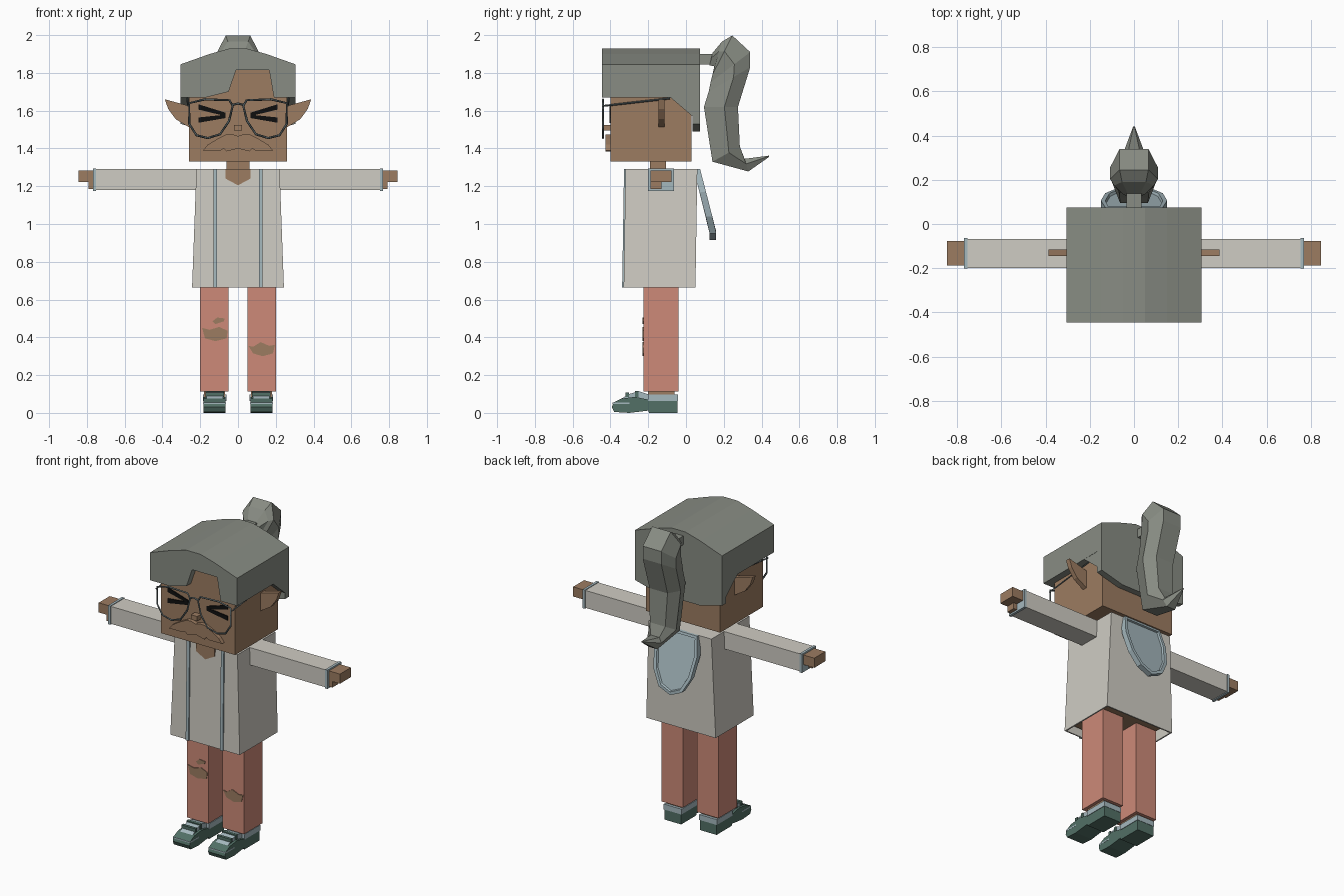
import bpy, bmesh
from mathutils import Vector

cube = bpy.data.objects.get("Cube")
if cube:
    bpy.data.objects.remove(cube, do_unlink=True)


def material(name, *rgb):
    m = bpy.data.materials.new(name)
    col = [((c / 255 + 0.055) / 1.055) ** 2.4 for c in rgb] + [1]
    m.use_nodes = True
    m.diffuse_color = col
    m.node_tree.nodes["Principled BSDF"].inputs["Base Color"].default_value = col
    return m


HAIR = material("grey hair", 136, 140, 131)
SKIN = material("brown skin", 156, 124, 97)
COAT = material("off white cloth", 207, 204, 195)
PANTS = material("salmon cloth", 205, 138, 120)
SHOE = material("dark green", 82, 112, 102)
BLUE = material("pale blue trim", 165, 184, 190)
FRAME = material("slate frame", 85, 95, 97)
BLACK = material("black", 15, 15, 15)


def finish(name, bm, mat):
    bmesh.ops.recalc_face_normals(bm, faces=bm.faces)
    me = bpy.data.meshes.new(name)
    bm.to_mesh(me)
    bm.free()
    me.materials.append(mat)
    ob = bpy.data.objects.new(name, me)
    bpy.context.collection.objects.link(ob)
    return ob


def plate(name, pts, d0, d1, mat, axis="y", sx=1):
    """Extrude a flat outline along y (points x,z) or x (points y,z)."""
    bm = bmesh.new()
    if axis == "y":
        vs = [bm.verts.new((sx * a, d0, b)) for a, b in pts]
        move = (0, d1 - d0, 0)
    else:
        vs = [bm.verts.new((sx * d0, a, b)) for a, b in pts]
        move = (sx * (d1 - d0), 0, 0)
    face = bm.faces.new(vs)
    ext = bmesh.ops.extrude_face_region(bm, geom=[face], use_keep_orig=True)
    bmesh.ops.translate(bm, vec=move,
                        verts=[g for g in ext["geom"] if isinstance(g, bmesh.types.BMVert)])
    return finish(name, bm, mat)


def box(name, x, y, z, mat, sx=1):
    return plate(name, [(x[0], z[0]), (x[1], z[0]), (x[1], z[1]), (x[0], z[1])],
                 y[0], y[1], mat, "y", sx)


def loft(name, rings, mat, bottom=True):
    bm = bmesh.new()
    loops = [[bm.verts.new(p) for p in r] for r in rings]
    n = len(loops[0])
    for a, b in zip(loops, loops[1:]):
        for i in range(n):
            bm.faces.new((a[i], a[(i + 1) % n], b[(i + 1) % n], b[i]))
    bm.faces.new(loops[-1])
    if bottom:
        bm.faces.new(loops[0])
    return finish(name, bm, mat)


def wire(name, pts, r, mat, closed=False):
    cu = bpy.data.curves.new(name, "CURVE")
    cu.dimensions = "3D"
    cu.bevel_depth, cu.bevel_resolution, cu.use_fill_caps = r, 0, True
    sp = cu.splines.new("POLY")
    sp.points.add(len(pts) - 1)
    for p, c in zip(sp.points, pts):
        p.co = (*c, 1)
    sp.use_cyclic_u = closed
    cu.materials.append(mat)
    ob = bpy.data.objects.new(name, cu)
    bpy.context.collection.objects.link(ob)


def rect(x, y0, y1, z):
    return [(-x, y0, z), (x, y0, z), (x, y1, z), (-x, y1, z)]


# Head, neck, nose and moustache
box("head", (-.26, .26), (-.40, .03), (1.33, 1.83), SKIN)
box("neck", (-.06, .06), (-.19, -.105), (1.25, 1.34), SKIN)
box("nose", (-.022, .022), (-.44, -.395), (1.495, 1.525), SKIN)
half = [(.03, 1.475), (.06, 1.475), (.11, 1.45), (.16, 1.42), (.185, 1.39), (.09, 1.39), (.075, 1.40), (.06, 1.385)]
plate("moustache", [(0, 1.465)] + half + [(0, 1.40)] + [(-x, z) for x, z in reversed(half)],
      -.425, -.395, SKIN)

# Hair cap: arched body, notched fringe, sides and nape
arch = [(.305, 1.845), (.15, 1.90), (.05, 1.928), (-.05, 1.928), (-.15, 1.90), (-.305, 1.845)]
plate("hair_cap", [(-.305, 1.67), (.305, 1.67)] + arch, -.395, .075, HAIR)
plate("hair_fringe", [(-.305, 1.67), (-.17, 1.67), (-.05, 1.70), (-.01, 1.815), (.165, 1.815),
                      (.19, 1.67), (.305, 1.67)] + arch, -.445, -.394, HAIR)
plate("hair_sides", [(-.085, 1.672), (.04, 1.565), (.074, 1.565), (.074, 1.70)], -.304, .304, HAIR, "x")
plate("hair_nape", [(-.305, 1.70), (-.305, 1.53), (-.15, 1.49), (.15, 1.49), (.305, 1.53), (.305, 1.70)],
      .035, .075, HAIR)

# Ponytail: (lower y,z), (upper y,z), half width
box("hair_tie", (-.035, .035), (.07, .15), (1.845, 1.90), HAIR)
stations = [((.125, 1.84), (.14, 1.905), .05), ((.15, 1.835), (.19, 1.965), .09),
            ((.14, 1.79), (.245, 1.998), .108), ((.13, 1.75), (.34, 1.91), .108),
            ((.12, 1.70), (.34, 1.83), .108), ((.095, 1.62), (.275, 1.62), .105),
            ((.14, 1.33), (.285, 1.41), .09), ((.33, 1.278), (.31, 1.345), .05),
            ((.44, 1.355), (.44, 1.362), .004)]
rings = []
for lo, up, w in stations:
    mid = [l + .6 * (u - l) for l, u in zip(lo, up)]
    rings.append([(-.6 * w, *up), (.6 * w, *up), (w, *mid), (.6 * w, *lo), (-.6 * w, *lo), (-w, *mid)])
loft("ponytail", rings, HAIR)

# Coat: open underneath, with a body inside
coat = loft("coat", [rect(.243, -.33, .05, .665), rect(.22, -.32, .06, 1.29)], COAT, bottom=False)
solid = coat.modifiers.new("thickness", "SOLIDIFY")
solid.thickness, solid.offset = .012, -1
box("body", (-.2, .2), (-.30, .03), (.70, 1.27), SKIN)
plate("neckline", [(-.065, 1.29), (-.065, 1.24), (0, 1.205), (.065, 1.24), (.065, 1.29)],
      -.327, -.318, SKIN)

# Hood hanging down the back
outline = [(-.13, 1.29), (-.15, 1.17), (-.13, 1.04), (-.08, .95), (0, .915),
           (.08, .95), (.13, 1.04), (.15, 1.17), (.13, 1.29)]
hood = plate("hood", outline, 0, .035, BLUE)
bm = bmesh.new()
bm.from_mesh(hood.data)
back = max(bm.faces, key=lambda f: f.calc_center_median().y if len(f.verts) > 4 else -1)
bmesh.ops.inset_individual(bm, faces=[back], thickness=.02, depth=0)
bmesh.ops.inset_individual(bm, faces=[back], thickness=.004, depth=-.012)
for v in bm.verts:
    v.co.y += .04 + .085 * min(1, (1.29 - v.co.z) / .33)
bm.to_mesh(hood.data)
bm.free()

shoe_side = [(-.38, .005), (-.30, 0), (-.20, .012), (-.195, 0), (-.045, 0), (-.045, .065),
             (-.20, .07), (-.27, .085), (-.345, .075), (-.385, .055), (-.392, .03)]
tongue_side = [(-.35, .07), (-.19, .06), (-.19, .095), (-.25, .115), (-.30, .10)]
ear_shape = [(.24, 1.62), (.295, 1.635), (.387, 1.66), (.37, 1.61), (.33, 1.555), (.24, 1.50)]
lens = [(.258, 1.64), (.175, 1.66), (.045, 1.655), (.028, 1.625), (.048, 1.545),
        (.095, 1.475), (.16, 1.455), (.22, 1.47), (.258, 1.53)]

for s, side in ((1, "left"), (-1, "right")):
    # Face details
    plate(side + "_ear", ear_shape, -.145, -.115, SKIN, "y", s)
    for part, za, zb in (("upper", 1.62, 1.58), ("lower", 1.55, 1.57)):
        plate(f"{side}_eye_{part}_stroke", [(.21, za - .014), (.065, zb - .009), (.065, zb + .009), (.21, za + .014)],
              -.406, -.399, BLACK, "y", s)
    wire(side + "_lens_rim", [(s * x, -.44, z) for x, z in lens], .006, FRAME, True)
    wire(side + "_temple", [(s * .265, -.44, 1.625), (s * .268, -.085, 1.665)], .005, FRAME)

    # Coat trim, sleeve and hand
    strip = loft(side + "_coat_trim", [[(s * x, y + d, z) for x, y in ((.11, -.008), (.13, -.008), (.13, .008), (.11, .008))]
                                       for z, d in ((.663, -.33), (1.292, -.32))], BLUE)
    box(side + "_sleeve", (.2, .757), (-.198, -.067), (1.18, 1.29), COAT, s)
    box(side + "_cuff", (.752, .768), (-.202, -.063), (1.175, 1.294), BLUE, s)
    box(side + "_hand", (.74, .845), (-.187, -.077), (1.223, 1.284), SKIN, s)
    box(side + "_thumb", (.74, .792), (-.187, -.13), (1.185, 1.225), SKIN, s)

    # Leg and shoe
    box(side + "_trouser_leg", (.05, .2), (-.225, -.04), (.112, .75), PANTS, s)
    box(side + "_ankle", (.07, .18), (-.20, -.06), (.06, .118), SKIN, s)
    plate(side + "_shoe", shoe_side, .065, .183, SHOE, "x", s)
    plate(side + "_shoe_tongue", tongue_side, .08, .168, BLUE, "x", s)
    box(side + "_shoe_collar", (.062, .186), (-.20, -.043), (.064, .098), BLUE, s)
    box(side + "_toe_stripe", (.064, .184), (-.388, -.30), (.047, .055), BLUE, s)
    for i, y in enumerate((-.31, -.26)):
        box(f"{side}_lace_{i + 1}", (.075, .173), (y - .009, y + .009), (.085, .108 + .008 * i), SHOE, s)

wire("glasses_bridge", [(-.03, -.44, 1.63), (0, -.44, 1.638), (.03, -.44, 1.63)], .006, FRAME)

# Skin showing through torn trousers
tears = {
    "right_knee_tear": [(-.19, .45), (-.15, .44), (-.10, .455), (-.055, .435), (-.06, .395), (-.12, .38), (-.175, .395)],
    "right_small_tear": [(-.135, .485), (-.11, .505), (-.07, .50), (-.075, .485), (-.12, .47)],
    "left_knee_tear": [(.055, .355), (.08, .35), (.12, .375), (.165, .355), (.195, .36), (.185, .315), (.13, .30), (.08, .315)],
}
for name, pts in tears.items():
    plate(name, pts, -.229, -.222, SKIN)
